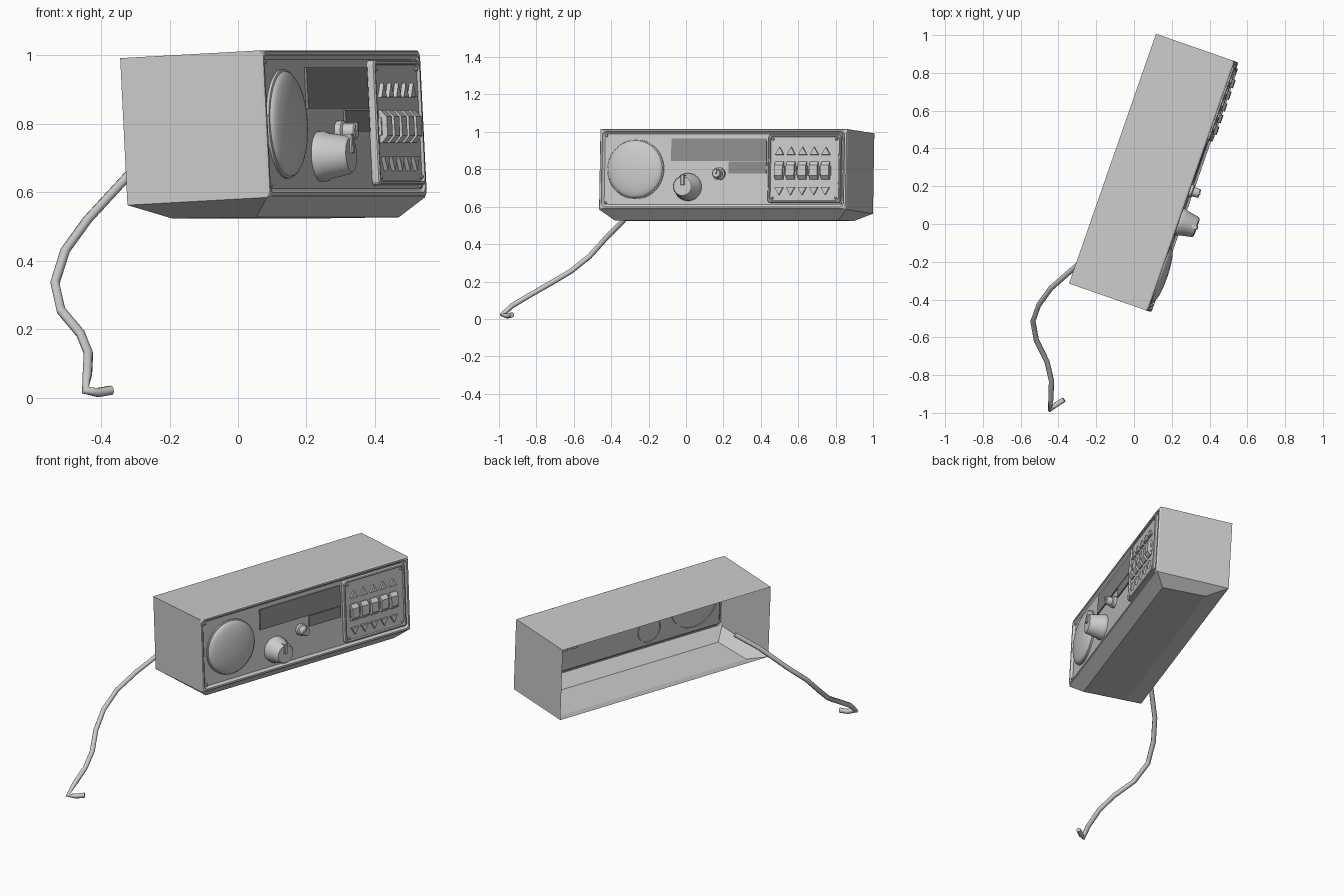
import bpy, bmesh, math
from mathutils import Matrix, Vector

cube = bpy.data.objects.get("Cube")
if cube:
    bpy.data.objects.remove(cube, do_unlink=True)


def material(name, value):
    m = bpy.data.materials.new(name)
    m.use_nodes = True
    col = (value, value, value, 1)
    m.diffuse_color = col
    m.node_tree.nodes["Principled BSDF"].inputs["Base Color"].default_value = col
    return m


GREY = material("light grey", 0.6)
DARK = material("display grey", 0.27)

# Radio frame: X along the panel, Y up the panel, Z out of the panel
tilt = math.radians(3)
along = Vector((0.329, 0.944, 0)).normalized()
out = Vector((along.y, -along.x, 0))
normal = out * math.cos(tilt) + Vector((0, 0, math.sin(tilt)))
up = normal.cross(along)
FRAME = Matrix((along, up, normal)).transposed().to_4x4()
FRAME.translation = (0.305, 0.2, 0.80)


def finish(name, bm, mat=GREY, smooth=False):
    bmesh.ops.recalc_face_normals(bm, faces=bm.faces)
    mesh = bpy.data.meshes.new(name)
    bm.to_mesh(mesh)
    bm.free()
    mesh.materials.append(mat)
    ob = bpy.data.objects.new(name, mesh)
    bpy.context.collection.objects.link(ob)
    ob.matrix_world = FRAME
    if smooth:
        bpy.ops.object.select_all(action='DESELECT')
        ob.select_set(True)
        bpy.context.view_layer.objects.active = ob
        bpy.ops.object.shade_smooth_by_angle(angle=math.radians(35))
    return ob


def rect(x0, x1, y0, y1, r=0.0, n=4):
    """Rectangle outline with optional round corners."""
    if r == 0:
        return [(x0, y0), (x1, y0), (x1, y1), (x0, y1)]
    pts = []
    corners = [(x1 - r, y1 - r), (x0 + r, y1 - r), (x0 + r, y0 + r), (x1 - r, y0 + r)]
    for q, (cx, cy) in enumerate(corners):
        for i in range(n + 1):
            a = (q + i / n) * math.pi / 2
            pts.append((cx + r * math.cos(a), cy + r * math.sin(a)))
    return pts


def loft(bm, loops, cap_start=False, cap_end=True):
    """Skin equal-length loops of points."""
    rings = [[bm.verts.new(p) for p in loop] for loop in loops]
    for a, b in zip(rings, rings[1:]):
        for i in range(len(a)):
            j = (i + 1) % len(a)
            bm.faces.new((a[i], a[j], b[j], b[i]))
    if cap_start:
        bm.faces.new(rings[0][::-1])
    if cap_end:
        bm.faces.new(rings[-1])


def prism(name, outline, z0, z1, mat=GREY, edge=0.0):
    """Extruded outline, its front edge drawn in by a scale."""
    cx = sum(p[0] for p in outline) / len(outline)
    cy = sum(p[1] for p in outline) / len(outline)
    loops = [[(x, y, z0) for x, y in outline], [(x, y, z1 - edge) for x, y in outline]]
    if edge:
        loops.append([(x - math.copysign(edge, x - cx), y - math.copysign(edge, y - cy), z1)
                      for x, y in outline])
    bm = bmesh.new()
    loft(bm, loops)
    return finish(name, bm, mat)


def turned(name, x, y, profile, n=32):
    """Round part from (radius, height) pairs."""
    bm = bmesh.new()
    loft(bm, [[(x + r * math.cos(math.tau * i / n), y + r * math.sin(math.tau * i / n), h)
               for i in range(n)] for r, h in profile])
    return finish(name, bm, smooth=True)


# Case shell, open at the rear, with a bottom that tapers in on all sides
L, H, D = 0.70, 0.215, 0.433
bm = bmesh.new()
top = [bm.verts.new(p) for p in [(-L, H, 0), (L, H, 0), (L, H, -D), (-L, H, -D)]]
low = [bm.verts.new(p) for p in [(-L, -H, 0), (L, -H, 0), (L, -H, -D), (-L, -H, -D)]]
E = L - 0.067
base = [bm.verts.new(p) for p in [(-E, -0.27, -0.06), (E, -0.27, -0.06),
                                  (E, -0.26, -0.32), (-E, -0.26, -0.32)]]
bm.faces.new(top)
bm.faces.new(base)
for i in range(4):
    j = (i + 1) % 4
    bm.faces.new((low[i], low[j], base[j], base[i]))
    if i in (1, 3):
        bm.faces.new((top[i], top[j], low[j], low[i]))
finish("case", bm)

# Front panel with raised border
bm = bmesh.new()
steps = [(0, 0, 0), (0.004, 0.008, 0.02), (0.014, 0.008, 0.02),
         (0.018, 0.0, 0.02), (0.026, -0.006, 0.02)]
loft(bm, [[(x, y, z) for x, y in rect(-L + d, L - d, -H + d, H - d, max(r, 0.002))]
          for d, z, r in steps])
finish("front_panel", bm)
P = -0.006

# Corner screws
for sx in (-1, 1):
    for sy in (-1, 1):
        turned("corner_screw", sx * (L - 0.034), sy * (H - 0.034),
               [(0.008, P), (0.008, 0.002), (0.005, 0.005)], 10)

# Speaker dome with a thin rim
R = 0.16
turned("speaker", -0.498, 0, [(R, -0.012), (R, 0.002), (R - 0.006, 0.004)] +
       [((R - 0.006) * math.cos(a), 0.004 + 0.032 * math.sin(a))
        for a in [math.pi / 2 * k / 8 for k in range(1, 8)]] + [(0.005, 0.036)], 40)

# Display windows
prism("main_display", rect(-0.297, 0.243, 0.045, 0.165), P, 0.001, DARK)
prism("small_display", rect(0.03, 0.243, -0.022, 0.041), P, 0.001, DARK)

# Large and small knobs, each with a pointer
turned("large_knob", -0.198, -0.095,
       [(0.074, -0.012), (0.074, 0.012), (0.068, 0.022), (0.056, 0.085), (0.05, 0.092)])
prism("large_knob_pointer", rect(-0.208, -0.188, -0.09, -0.034), 0.07, 0.1, edge=0.003)
turned("small_knob", -0.024, -0.024,
       [(0.034, P), (0.034, 0.012), (0.026, 0.016), (0.024, 0.048), (0.02, 0.052)], 20)
prism("small_knob_pointer", rect(-0.029, -0.019, -0.024, 0.002), 0.045, 0.056)

# Channel plate with a raised lip
bm = bmesh.new()
loft(bm, [[(x, y, z) for x, y in rect(0.258 + d, 0.668 - d, -0.18 + d, 0.185 - d, 0.015)]
          for d, z in [(0, P), (0, 0.014), (0.004, 0.018), (0.01, 0.018), (0.013, 0.01)]])
finish("channel_plate", bm)
for x in (0.284, 0.642):
    for y in (-0.155, 0.16):
        turned("plate_screw", x, y, [(0.007, 0.008), (0.007, 0.015), (0.004, 0.018)], 10)

# Five channels: rocker switch between an up and a down button
for k in range(5):
    x = 0.322 + 0.0655 * k
    for s, y in ((1, 0.097), (-1, -0.117)):
        tri = [(x - 0.024, y - 0.02 * s), (x + 0.024, y - 0.02 * s), (x, y + 0.022 * s)]
        prism("up_button" if s > 0 else "down_button", tri, 0.008, 0.022)
    prism("switch_surround", rect(x - 0.029, x + 0.029, -0.034, 0.018), P, 0.018)
    bm = bmesh.new()
    side = [(-0.058, -0.03), (-0.056, 0.016), (-0.036, 0.034), (0.02, 0.034),
            (0.04, 0.016), (0.042, -0.03)]
    loft(bm, [[(x + s, y, z) for y, z in side] for s in (-0.023, 0.023)], cap_start=True)
    finish("rocker_switch", bm)

# Cable hanging from the open rear
path = [(-0.22, -0.15, 0.735), (-0.32, -0.235, 0.65), (-0.44, -0.34, 0.52),
        (-0.505, -0.43, 0.43), (-0.535, -0.515, 0.335), (-0.517, -0.615, 0.255),
        (-0.46, -0.73, 0.187), (-0.437, -0.83, 0.13), (-0.44, -0.93, 0.07),
        (-0.446, -0.982, 0.022), (-0.41, -0.955, 0.015), (-0.37, -0.93, 0.022)]
curve = bpy.data.curves.new("cable", 'CURVE')
curve.dimensions = '3D'
curve.bevel_depth = 0.014
curve.bevel_resolution = 2
curve.use_fill_caps = True
spline = curve.splines.new('POLY')
spline.points.add(len(path) - 1)
for point, co in zip(spline.points, path):
    point.co = (*co, 1)
spline.use_smooth = True
curve.materials.append(GREY)
bpy.context.collection.objects.link(bpy.data.objects.new("cable", curve))
